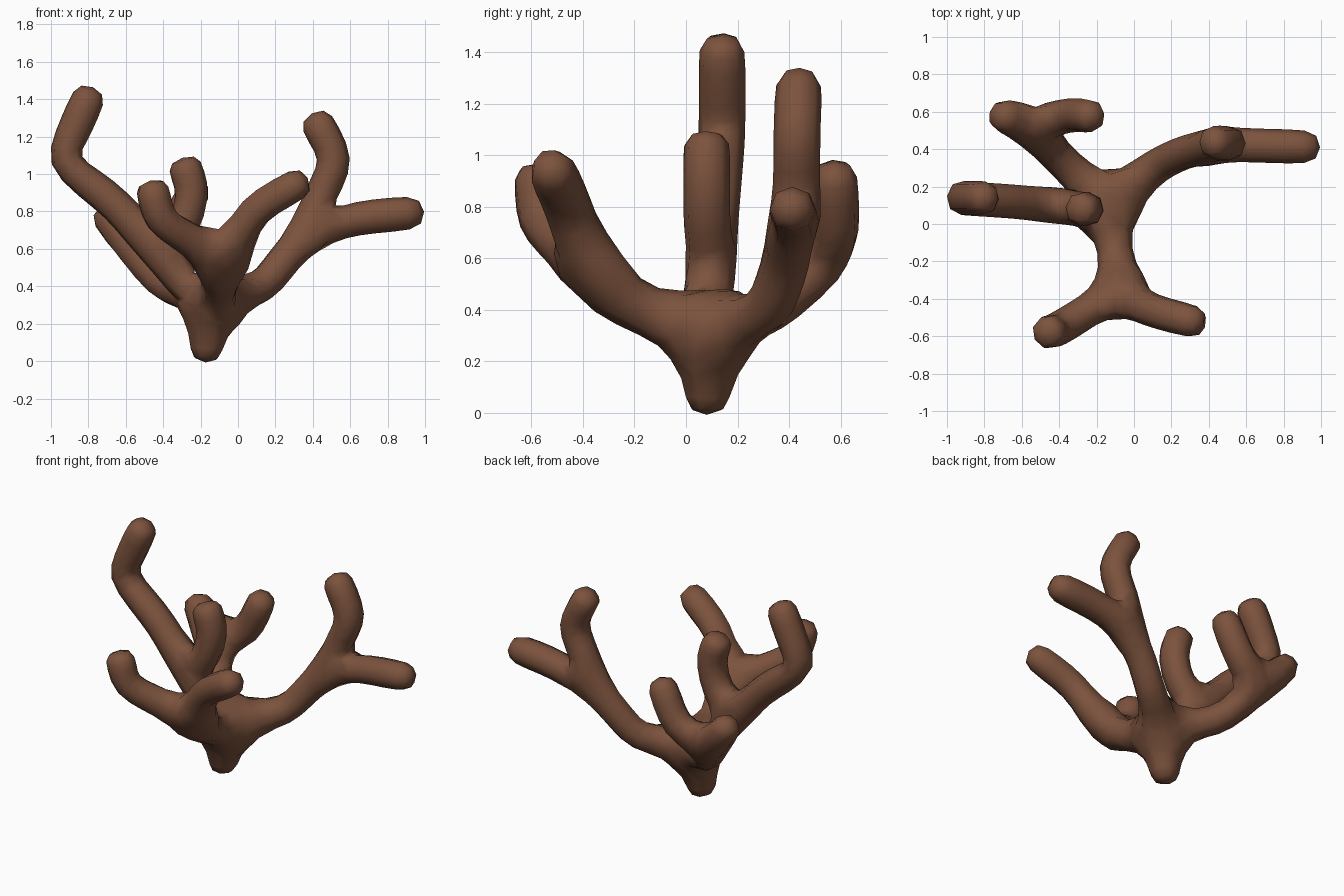
import bpy, bmesh

if "Cube" in bpy.data.objects:
    bpy.data.objects.remove(bpy.data.objects["Cube"])

R = 0.099   # skin radius of the limbs before smoothing

mat = bpy.data.materials.new("branch_brown")
mat.diffuse_color = (0.2, 0.085, 0.047, 1)
mat.use_nodes = True
mat.node_tree.nodes["Principled BSDF"].inputs["Base Color"].default_value = mat.diffuse_color

bm = bmesh.new()
skin = bm.verts.layers.skin.verify()

def limb(start, points, r=R):
    """Chain of skeleton points grown from an existing vertex; returns the last."""
    for p in points:
        v = bm.verts.new(p)
        v[skin].radius = (r, r)
        bm.edges.new((start, v))
        start = v
    return start

# trunk
root = bm.verts.new((-0.175, 0.08, -0.02))
root[skin].radius = (0.095, 0.095)
root[skin].use_root = True
hub = limb(root, [(-0.15, 0.09, 0.32)], 0.115)

# right limb with two prongs
f = limb(hub, [(0.13, 0.32, 0.39), (0.37, 0.43, 0.70)])
limb(f, [(0.63, 0.42, 0.765), (1.01, 0.41, 0.80)])
limb(f, [(0.53, 0.43, 1.08), (0.39, 0.44, 1.335)])

# tall left limb with an inner prong
f = limb(hub, [(-0.45, 0.10, 0.59)])
limb(f, [(-0.64, 0.12, 0.83), (-0.95, 0.14, 1.07), (-0.77, 0.14, 1.475)])
limb(f, [(-0.29, 0.08, 0.71), (-0.235, 0.08, 0.89), (-0.30, 0.08, 1.095)])

# back left limb with a stub and a prong
f = limb(hub, [(-0.36, 0.31, 0.38), (-0.57, 0.54, 0.58)])
limb(f, [(-0.74, 0.59, 0.84)])
limb(f, [(-0.34, 0.585, 0.69), (-0.20, 0.575, 0.985)])

# front limb with two prongs
f = limb(hub, [(-0.09, -0.22, 0.41), (-0.07, -0.36, 0.53)])
limb(f, [(0.08, -0.46, 0.81), (0.385, -0.54, 0.985)])
limb(f, [(-0.42, -0.57, 0.75), (-0.47, -0.58, 0.975)])

me = bpy.data.meshes.new("branch")
bm.to_mesh(me)
bm.free()
ob = bpy.data.objects.new("branch", me)
bpy.context.collection.objects.link(ob)
me.materials.append(mat)

# thicken the skeleton and round it
sk = ob.modifiers.new("skin", 'SKIN')
sk.use_smooth_shade = True
sk.branch_smoothing = 0.0
sub = ob.modifiers.new("round", 'SUBSURF')
sub.levels = sub.render_levels = 1
